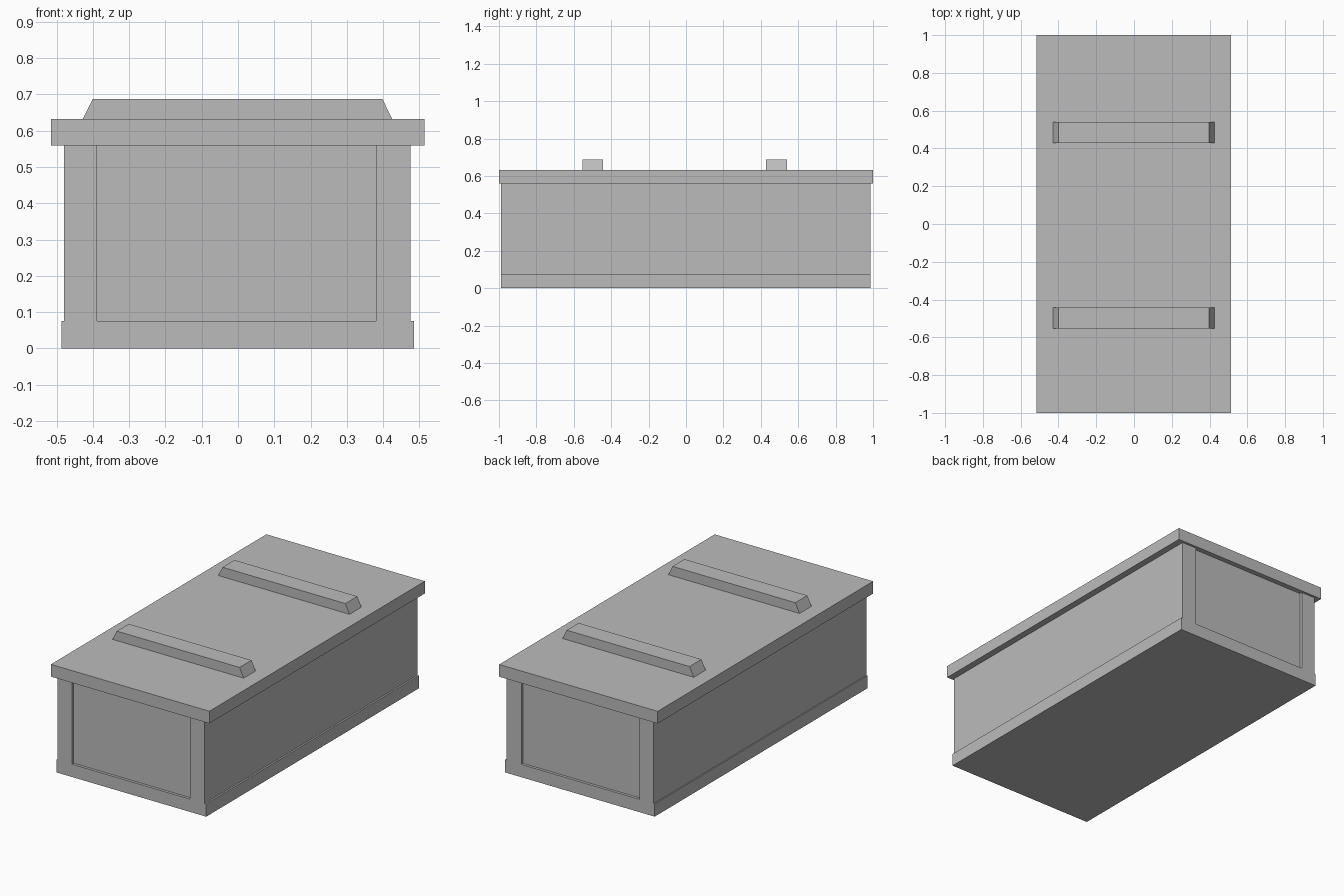
import bpy
import bmesh

cube = bpy.data.objects.get("Cube")
if cube:
    bpy.data.objects.remove(cube, do_unlink=True)

grey = bpy.data.materials.new("plain_grey")
grey.use_nodes = True
colour = (0.5, 0.5, 0.5, 1.0)
grey.diffuse_color = colour
grey.node_tree.nodes["Principled BSDF"].inputs["Base Color"].default_value = colour


def extrude(name, outline, offset):
    """Make a solid by pushing a flat outline along an offset vector."""
    bm = bmesh.new()
    face = bm.faces.new([bm.verts.new(p) for p in outline])
    result = bmesh.ops.extrude_face_region(bm, geom=[face], use_keep_orig=True)
    moved = [v for v in result["geom"] if isinstance(v, bmesh.types.BMVert)]
    bmesh.ops.translate(bm, verts=moved, vec=offset)
    bmesh.ops.recalc_face_normals(bm, faces=bm.faces)
    mesh = bpy.data.meshes.new(name)
    bm.to_mesh(mesh)
    bm.free()
    mesh.materials.append(grey)
    obj = bpy.data.objects.new(name, mesh)
    bpy.context.collection.objects.link(obj)
    return obj


def slab(name, x0, x1, y0, y1, z0, z1):
    corners = [(x0, y0, z0), (x1, y0, z0), (x1, y1, z0), (x0, y1, z0)]
    return extrude(name, corners, (0, 0, z1 - z0))


front, back = -0.988, 0.986
base_top, lid_bottom, lid_top, cleat_top = 0.075, 0.56, 0.632, 0.688

# Base board, slightly wider than the walls
slab("base_board", -0.487, 0.485, front, back, 0, base_top)

# Walls, with a shallow panel recess between the corner posts at each end
left, right, panel_left, panel_right = 0.475, -0.48, 0.38, -0.388
recess = 0.016
plan = [
    (right, front), (panel_right, front), (panel_right, front + recess),
    (panel_left, front + recess), (panel_left, front), (left, front),
    (left, back), (panel_left, back), (panel_left, back - recess),
    (panel_right, back - recess), (panel_right, back), (right, back),
]
extrude("box_walls", [(x, y, base_top) for x, y in plan], (0, 0, lid_bottom - base_top))

# Overhanging lid
slab("lid", -0.516, 0.514, -1, 1, lid_bottom, lid_top)

# Two cleats with sloping ends across the lid
for name, y in (("front_cleat", -0.554), ("back_cleat", 0.428)):
    side = [(-0.428, y, lid_top), (0.425, y, lid_top),
            (0.398, y, cleat_top), (-0.4, y, cleat_top)]
    extrude(name, side, (0, 0.111, 0))
